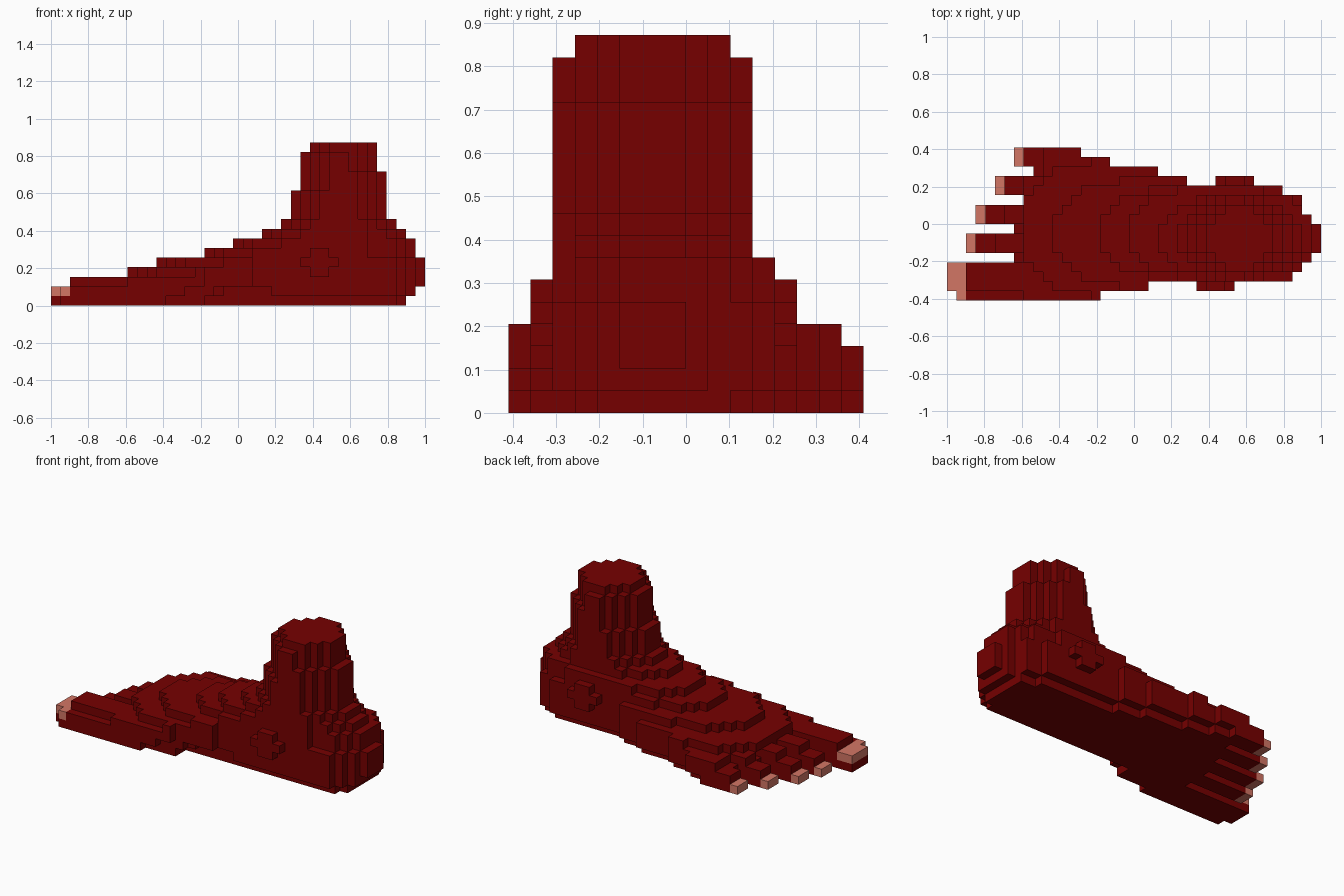
import bpy, bmesh

if "Cube" in bpy.data.objects:
    bpy.data.objects.remove(bpy.data.objects["Cube"])

V = 2 / 39          # block size
NX, NY, NZ = 39, 16, 17

# plan outline of the foot: first and last block of each lengthwise row
START = [1, 0, 0, 0, 7, 2, 2, 7, 3, 3, 8, 5, 5, 9, 7, 7]
END = [15, 20, 35, 36, 37, 38, 38, 38, 37, 36, 36, 34, 24, 21, 16, 13]
BIG_TOE = range(0, 4)
SMALL_TOES = (5, 6, 8, 9, 11, 12, 14, 15)
GAPS = (4, 7, 10, 13)

# rounded upper layers: level -> first x, last x, first y, last y, roundness
LAYERS = {3: (8, 38, 0, 14, 3.0), 4: (11, 38, 1, 12, 2.5), 5: (16, 37, 2, 11, 2.3),
          6: (19, 37, 2, 11, 2.2), 7: (22, 36, 2, 10, 2.0), 8: (24, 35, 2, 10, 2.0)}
for k in range(9, 17):
    LAYERS[k] = ((25, 34, 2, 10, 1.8) if k < 12 else (26, 34, 2, 10, 1.65) if k < 14
                 else (26, 33, 2, 10, 1.5) if k < 16 else (27, 33, 3, 9, 2.1))


def in_plan(i, j):
    return 0 <= j < NY and START[j] <= i <= END[j]


def is_nail(i, j, k):
    if j in BIG_TOE:
        return k == 1 and START[j] <= i <= 1
    return j in SMALL_TOES and k == 0 and i == START[j]


def in_arch(i, j, k):
    """Hollow under the inner side of the foot."""
    return ((j == 0 and k == 1 and i > 13) or (j == 1 and k == 1 and i > 16)
            or (j == 2 and k == 0 and 15 < i < 25) or (j == 2 and k == 1 and 17 < i < 23))


def is_foot(i, j, k):
    if is_nail(i, j, k) or not in_plan(i, j) or in_arch(i, j, k):
        return False
    if k == 0:                       # sole, set in behind the ball of the foot
        if j in GAPS and i < START[j] + 2:
            return False
        return i <= 36 and (i < 12 or (in_plan(i, j - 1) and in_plan(i, j + 1)))
    if k == 1:
        return i <= 37 and i >= START[j] + (j in SMALL_TOES)
    if k == 2:
        if j in BIG_TOE:
            return i >= (2 if j else 8)
        return i >= START[j] + (3 if j in SMALL_TOES else 1)
    x0, x1, y0, y1, p = LAYERS[k]    # rounded instep, heel and leg
    u = abs(i - (x0 + x1) / 2) / ((x1 - x0 + 1) / 2)
    w = abs(j - (y0 + y1) / 2) / ((y1 - y0 + 1) / 2)
    return u ** p + w ** p <= 1.0


def ankle_bone(i0, j):
    wide = {(i, j, 4) for i in range(i0, i0 + 4)}
    tall = {(i, j, k) for i in (i0 + 1, i0 + 2) for k in (3, 4, 5)}
    return wide | tall


def build(name, cells, solid, mat):
    """Skin a set of blocks with only their exposed faces."""
    bm = bmesh.new()
    verts = {}

    def vert(c):
        if c not in verts:
            verts[c] = bm.verts.new((c[0] * V - 1, (c[1] - NY / 2) * V, c[2] * V))
        return verts[c]

    for c in sorted(cells):
        for ax in range(3):
            a, b = (ax + 1) % 3, (ax + 2) % 3
            for s in (0, 1):
                n = list(c)
                n[ax] += 2 * s - 1
                if tuple(n) in solid:
                    continue
                ring = []
                for da, db in ((0, 0), (1, 0), (1, 1), (0, 1)):
                    q = list(c)
                    q[ax] += s
                    q[a] += da
                    q[b] += db
                    ring.append(vert(tuple(q)))
                bm.faces.new(ring if s else ring[::-1])
    me = bpy.data.meshes.new(name)
    bm.to_mesh(me)
    bm.free()
    me.materials.append(mat)
    ob = bpy.data.objects.new(name, me)
    bpy.context.collection.objects.link(ob)
    return ob


def material(name, rgb):
    m = bpy.data.materials.new(name)
    m.diffuse_color = (*rgb, 1)
    m.use_nodes = True
    m.node_tree.nodes["Principled BSDF"].inputs["Base Color"].default_value = m.diffuse_color
    return m


grid = [(i, j, k) for i in range(NX) for j in range(NY) for k in range(NZ)]
foot = {c for c in grid if is_foot(*c)}
nails = {c for c in grid if is_nail(*c)}

# sides under the ankle stay full so the bones sit on the surface
for i in range(26, 32):
    for k in range(3, 6):
        foot |= {(i, j, k) for j in range(2, 12)}
foot |= ankle_bone(26, 1) | ankle_bone(28, 12)

build("foot", foot, foot | nails, material("dark red", (0.18, 0.0, 0.0)))
build("toenails", nails, foot | nails, material("nail pink", (0.65, 0.18, 0.13)))
